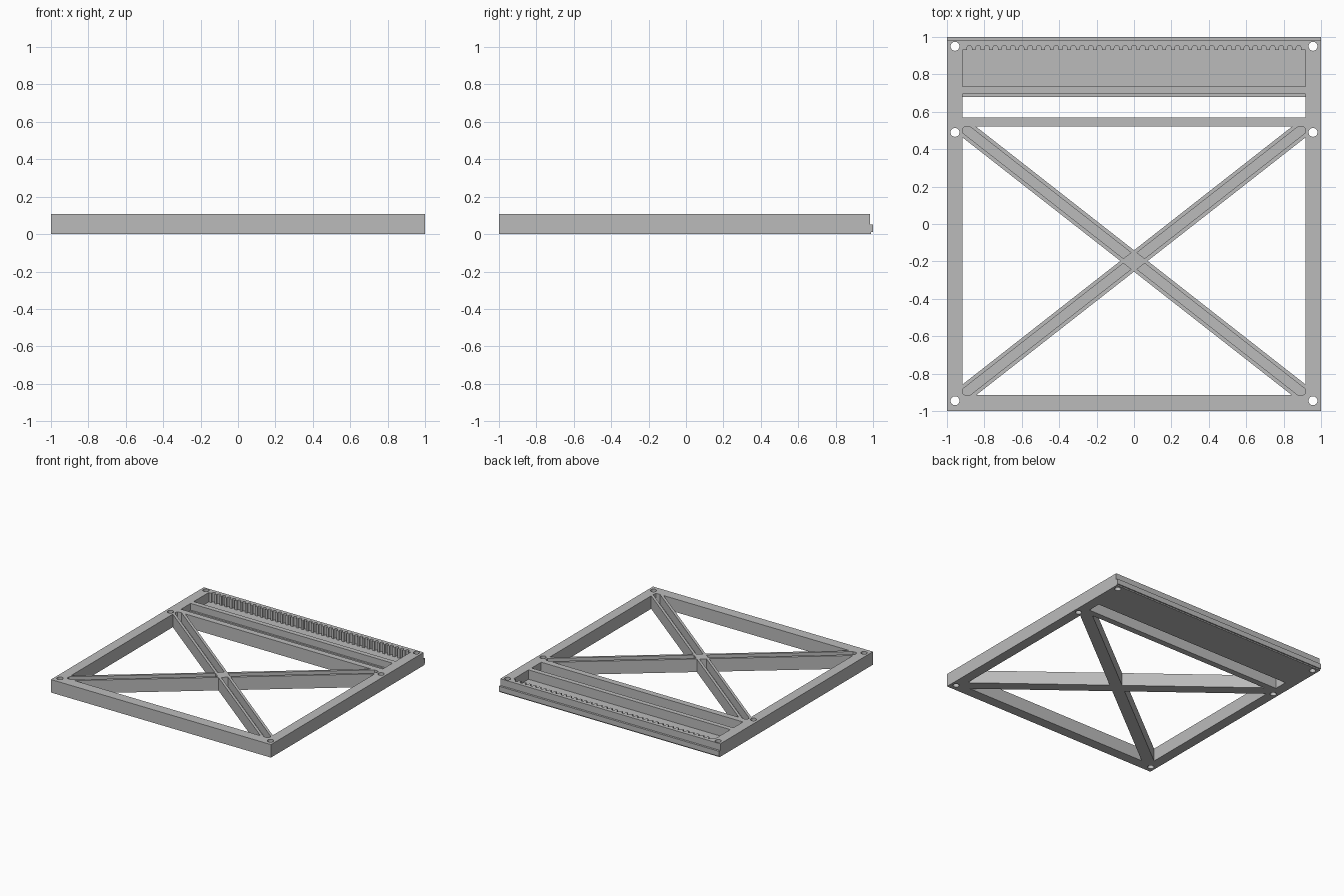
import bpy, bmesh, math

cube = bpy.data.objects.get("Cube")
if cube:
    bpy.data.objects.remove(cube, do_unlink=True)

HEIGHT = 0.107
INNER_X = 0.917
WIN_BACK, WIN_FRONT = 0.52, -0.915
MID_Y = (WIN_BACK + WIN_FRONT) / 2
STEP_Z = 0.052
FLOOR_Z = 0.03
BAR, CHANNEL = 0.045, 0.025          # half widths of brace and its channel

gray = bpy.data.materials.new("plain gray")
gray.use_nodes = True
gray.diffuse_color = (0.5, 0.5, 0.5, 1)
gray.node_tree.nodes["Principled BSDF"].inputs["Base Color"].default_value = (0.5, 0.5, 0.5, 1)


def prism(name, outline, low, high, along_x=False):
    """Extrude a 2D outline along z, or a (y, z) outline along x."""
    bm = bmesh.new()
    place = (lambda p, h: (h, p[0], p[1])) if along_x else (lambda p, h: (p[0], p[1], h))
    face = bm.faces.new([bm.verts.new(place(p, low)) for p in outline])
    moved = bmesh.ops.extrude_face_region(bm, geom=[face])["geom"]
    shift = (high - low, 0, 0) if along_x else (0, 0, high - low)
    bmesh.ops.translate(bm, vec=shift, verts=[v for v in moved if isinstance(v, bmesh.types.BMVert)])
    bmesh.ops.recalc_face_normals(bm, faces=bm.faces[:])
    mesh = bpy.data.meshes.new(name)
    bm.to_mesh(mesh)
    bm.free()
    obj = bpy.data.objects.new(name, mesh)
    bpy.context.collection.objects.link(obj)
    mesh.materials.append(gray)
    return obj


def cut(outline, low=-0.1, high=0.3, along_x=False):
    """Subtract a prism from the frame."""
    cutter = prism("cutter", outline, low, high, along_x)
    cutter.hide_render = True
    mod = frame.modifiers.new("cut", "BOOLEAN")
    mod.operation = "DIFFERENCE"
    mod.solver = "EXACT"
    mod.object = cutter
    bpy.context.view_layer.objects.active = frame
    bpy.ops.object.modifier_apply(modifier=mod.name)
    bpy.data.objects.remove(cutter, do_unlink=True)


# Slab with a stepped tongue along the back edge
frame = prism("braced_frame", [(-1, 0), (0.99, 0), (0.99, 0.01), (1, 0.01), (1, STEP_Z),
                               (0.983, STEP_Z), (0.983, HEIGHT), (-1, HEIGHT)], -1, 1, True)

# Open slot, with a low ledge on its back side
cut([(0.57, -0.1), (0.68, -0.1), (0.68, STEP_Z), (0.695, STEP_Z), (0.695, 0.3), (0.57, 0.3)],
    -INNER_X, INNER_X, True)

# Tray with a row of round-ended notches along its back wall
tray = [(-INNER_X, 0.93), (-INNER_X, 0.735), (INNER_X, 0.735), (INNER_X, 0.93)]
NOTCHES, PITCH, RADIUS = 39, 0.0463, 0.013
for i in range(NOTCHES):
    x = ((NOTCHES - 1) / 2 - i) * PITCH
    tray.append((x + RADIUS, 0.93))
    for k in range(7):
        a = math.pi * k / 6
        tray.append((x + RADIUS * math.cos(a), 0.942 + RADIUS * math.sin(a)))
    tray.append((x - RADIUS, 0.93))
cut(tray, FLOOR_Z)

# Four triangular openings that leave the crossed braces
half_y = (WIN_BACK - WIN_FRONT) / 2
angle = math.atan2(half_y, INNER_X)
dx, dy = BAR / math.sin(angle), BAR / math.cos(angle)
for s in (1, -1):
    cut([(0, MID_Y + s * dy), (INNER_X - dx, MID_Y + s * half_y), (dx - INNER_X, MID_Y + s * half_y)])
    cut([(s * dx, MID_Y), (s * INNER_X, MID_Y + half_y - dy), (s * INNER_X, MID_Y - half_y + dy)])

# Channels sunk into the top of each brace arm
c, s = math.cos(angle), math.sin(angle)
start = BAR / math.sin(2 * angle)
side = CHANNEL / math.sin(2 * angle)
arm = [((start - side) * c, (start + side) * s),
       ((start + side) * c, (start - side) * s),
       (INNER_X, half_y - CHANNEL / c), (INNER_X, half_y - 0.014),
       (INNER_X - 0.005, half_y - 0.004), (INNER_X - 0.016, half_y),
       (INNER_X - CHANNEL / s, half_y)]
for sx in (1, -1):
    for sy in (1, -1):
        cut([(sx * x, MID_Y + sy * y) for x, y in arm], FLOOR_Z)

# Screw holes
for x in (-0.957, 0.957):
    for y in (0.95, 0.49, -0.945):
        cut([(x + 0.024 * math.cos(math.tau * k / 24), y + 0.024 * math.sin(math.tau * k / 24))
             for k in range(24)])

bpy.ops.object.select_all(action="DESELECT")
frame.select_set(True)
bpy.context.view_layer.objects.active = frame
bpy.ops.object.shade_smooth_by_angle(angle=math.radians(20))
